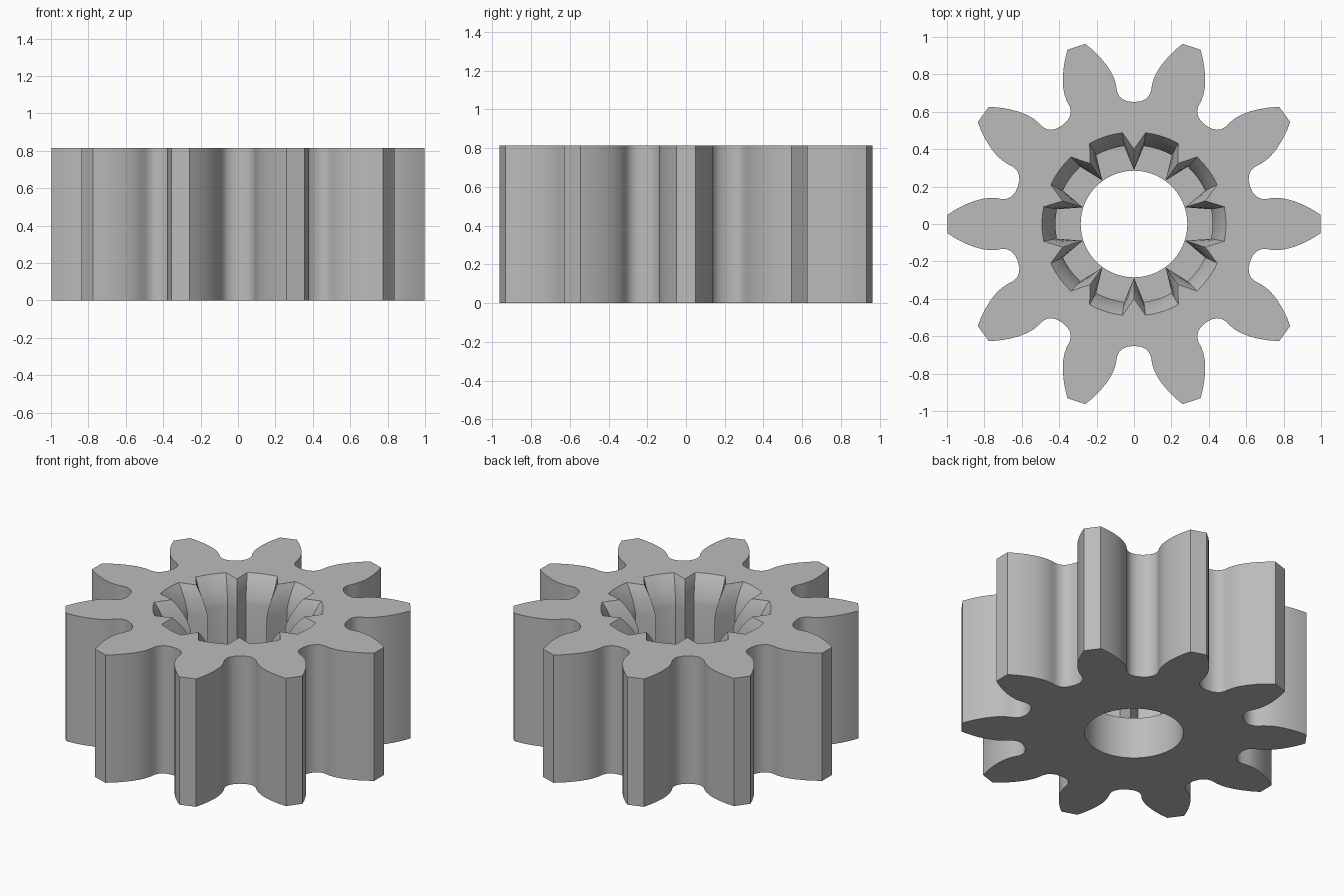
import bpy, bmesh
from math import radians, cos, sin, pi, atan2, hypot

cube = bpy.data.objects.get("Cube")
if cube:
    bpy.data.objects.remove(cube, do_unlink=True)

TEETH = 10
STEP = 2 * pi / TEETH
HEIGHT, FLOOR, BORE = 0.815, 0.265, 0.285

steel = bpy.data.materials.new("light_grey")
steel.use_nodes = True
grey = (0.5, 0.5, 0.5, 1)
steel.diffuse_color = grey
steel.node_tree.nodes["Principled BSDF"].inputs["Base Color"].default_value = grey

bm = bmesh.new()


def ring(sector, z):
    """Repeat one sector of (radius, angle) points around the axis."""
    verts = [bm.verts.new((r * cos(a + i * STEP), r * sin(a + i * STEP), z))
             for i in range(TEETH) for r, a in sector]
    edges = [bm.edges.new((v, verts[i - 1])) for i, v in enumerate(verts)]
    return verts, edges


def wall(lower, upper):
    a, b = lower[0], upper[0]
    for i in range(len(a)):
        bm.faces.new((a[i - 1], a[i], b[i], b[i - 1]))


def cap(outer, inner):
    bmesh.ops.triangle_fill(bm, edges=outer[1] + inner[1], use_beauty=True)


# Tooth outline: half a gap between teeth (radial, sideways), mirrored
half_gap = [(0.652, 0), (0.656, 0.035), (0.667, 0.061), (0.685, 0.08), (0.71, 0.091),
            (0.743, 0.096), (0.775, 0.105), (0.81, 0.121), (0.85, 0.147),
            (0.89, 0.18), (0.93, 0.22), (0.963, 0.26)]
half_gap = [(hypot(u, v), atan2(v, u)) for u, v in half_gap]
gap = [(r, -a) for r, a in half_gap[:0:-1]] + half_gap
gap = [(r, a + STEP / 2) for r, a in gap]


# Spline outline, from the drive section (flare 0) to the mouth (flare 1)
def spline(flare):
    ridge, groove = 0.288 + 0.112 * flare, 0.42 + 0.072 * flare
    half = radians(10.8)
    return [(ridge, -STEP / 2)] + [(groove, half * k) for k in (-1, -0.5, 0, 0.5, 1)]


bore_sector = [(BORE, STEP * k / 8) for k in range(8)]

# Toothed outside
outer_low, outer_top = ring(gap, 0), ring(gap, HEIGHT)
wall(outer_low, outer_top)

# Round bore through the base
bore_low, bore_top = ring(bore_sector, 0), ring(bore_sector, FLOOR)
wall(bore_low, bore_top)

# Splined socket with a curved, flared mouth
levels = [ring(spline(0), FLOOR)]
for k in range(7):
    t = k / 6
    levels.append(ring(spline(0.6 * t * t + 0.4 * t), HEIGHT - 0.17 * (1 - t)))
for low, high in zip(levels, levels[1:]):
    wall(low, high)

# Flat faces
cap(outer_low, bore_low)
cap(levels[0], bore_top)
cap(outer_top, levels[-1])

bmesh.ops.recalc_face_normals(bm, faces=bm.faces)
mesh = bpy.data.meshes.new("pinion_gear")
bm.to_mesh(mesh)
bm.free()
mesh.materials.append(steel)
gear = bpy.data.objects.new("pinion_gear", mesh)
bpy.context.collection.objects.link(gear)

bpy.context.view_layer.objects.active = gear
gear.select_set(True)
bpy.ops.object.shade_smooth_by_angle(angle=radians(25))
